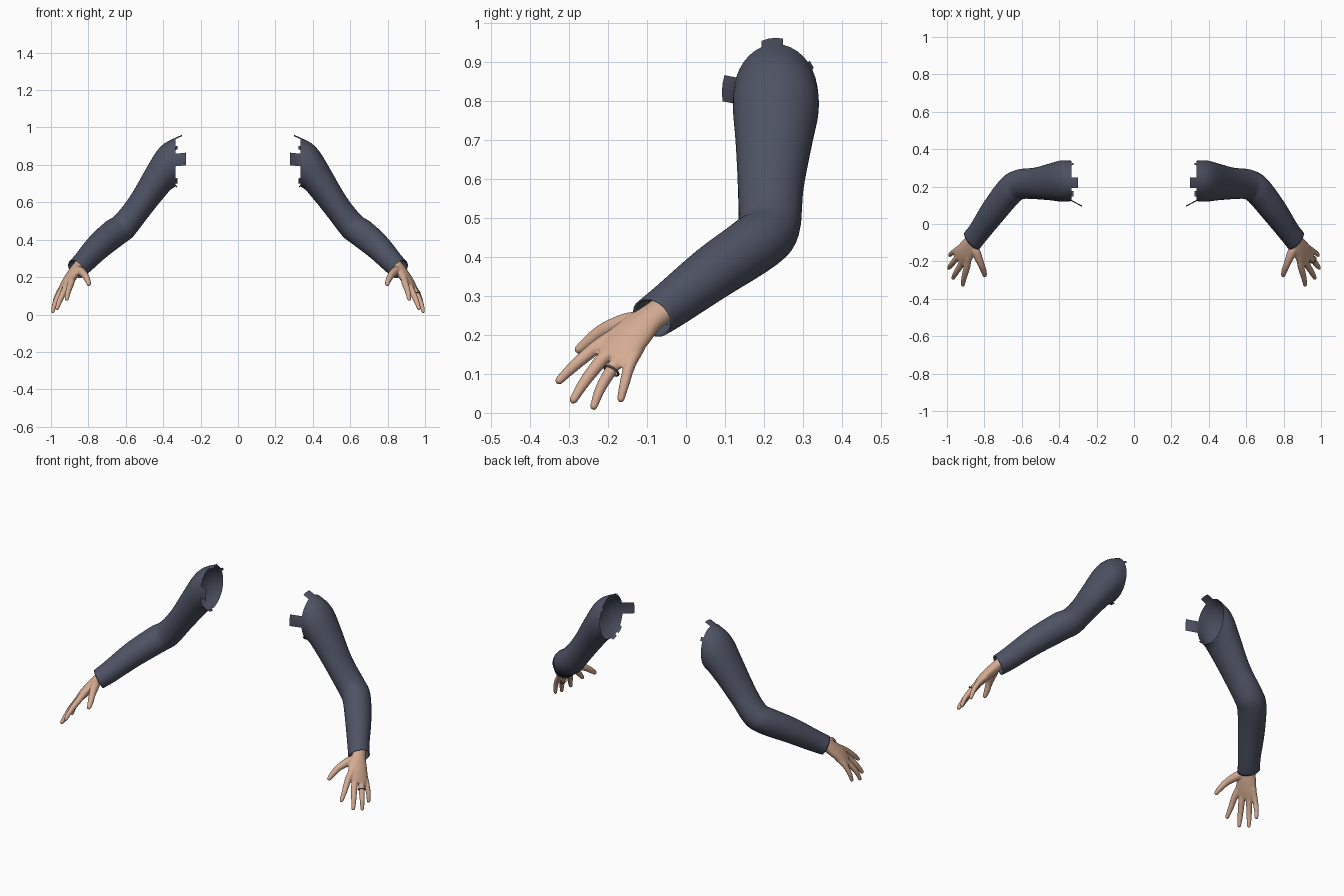
import bpy, bmesh, math
from mathutils import Vector as V

if "Cube" in bpy.data.objects:
    bpy.data.objects.remove(bpy.data.objects["Cube"])

UP = V((0, 0, 1))


def material(name, rgb):
    m = bpy.data.materials.new(name)
    m.diffuse_color = (*rgb, 1)
    m.use_nodes = True
    m.node_tree.nodes["Principled BSDF"].inputs["Base Color"].default_value = m.diffuse_color
    return m


navy = material("navy cloth", (0.075, 0.085, 0.125))
skin = material("skin", (0.66, 0.41, 0.29))
metal = material("dark metal", (0.10, 0.08, 0.07))


def spline(rows, steps):
    """Catmull-Rom through rows of numbers."""
    out = []
    for i in range(len(rows) - 1):
        p = [rows[max(0, min(len(rows) - 1, i + k))] for k in (-1, 0, 1, 2)]
        for s in range(steps):
            t = s / steps
            out.append([b + 0.5 * t * (c - a + t * (2 * a - 5 * b + 4 * c - d + t * (3 * (b - c) + d - a)))
                        for a, b, c, d in zip(*p)])
    return out + [list(rows[-1])]


def loft(bm, rings, sides, ref=UP, cap=False):
    """Tube through rings of (centre xyz, tangent xyz, up radius, side radius)."""
    loops = []
    for r in rings:
        c, t = V(r[:3]), V(r[3:6]).normalized()
        side = t.cross(ref).normalized()
        up = side.cross(t)
        angles = [2 * math.pi * k / sides for k in range(sides)]
        loops.append([bm.verts.new(c + up * math.cos(a) * r[6] + side * math.sin(a) * r[7]) for a in angles])
    for a, b in zip(loops, loops[1:]):
        for k in range(sides):
            n = (k + 1) % sides
            bm.faces.new((a[k], a[n], b[n], b[k]))
    if cap:
        bm.faces.new(loops[0][::-1])
        bm.faces.new(loops[-1])
    return loops


def finger(bm, points):
    """Round-tipped tube through (x, y, z, radius) points."""
    pts = spline(points, 4)
    tip, prev = V(pts[-1][:3]), V(pts[-2][:3])
    d, r = (tip - prev).normalized(), pts[-1][3]
    pts += [[*(tip + d * r * math.sin(a)), r * math.cos(a)] for a in (0.5, 0.9, 1.3)]
    rings = []
    for i, p in enumerate(pts):
        t = V(pts[min(i + 1, len(pts) - 1)][:3]) - V(pts[max(i - 1, 0)][:3])
        rings.append([*p[:3], *t, p[3], p[3]])
    loft(bm, rings, 12, V((1, 0, 0.3)), True)


def finish(name, bm, mat):
    bmesh.ops.recalc_face_normals(bm, faces=bm.faces[:])
    me = bpy.data.meshes.new(name)
    for f in bm.faces:
        f.smooth = True
    bm.to_mesh(me)
    bm.free()
    me.materials.append(mat)
    ob = bpy.data.objects.new(name, me)
    bpy.context.collection.objects.link(ob)
    return ob


# Sleeves: open tube from shoulder to cuff, with a turned-in cuff edge
bm = bmesh.new()
path = [
    (.335, .230, .815, 1, 0, 0, .130, .108),
    (.390, .230, .780, .97, 0, -.20, .120, .110),
    (.450, .225, .695, .88, 0, -.47, .092, .098),
    (.530, .217, .575, .77, 0, -.63, .074, .084),
    (.608, .212, .475, .72, -.15, -.66, .074, .080),
    (.662, .180, .435, .64, -.50, -.54, .076, .078),
    (.750, .070, .360, .60, -.65, -.46, .070, .071),
    (.828, -.040, .277, .60, -.65, -.46, .060, .060),
    (.865, -.087, .243, .65, -.55, -.45, .054, .060),
]
rings = spline(path, 4)
rings.append([.862, -.083, .246, .65, -.55, -.45, .048, .054])
rings.append([.840, -.055, .267, .62, -.60, -.45, .046, .050])
N = 36
top = loft(bm, rings, N)[0]

# Torn tabs at the shoulder: (first side, last side, offset)
tabs = [(-1, 2, (-.035, 0, .016)), (7, 10, (-.058, -.030, .006)),
        (-6, -5, (-.012, .004, .004)), (13, 15, (-.012, 0, -.004)),
        (16, 18, (-.010, 0, -.006))]
for a, b, off in tabs:
    base = [top[k % N] for k in range(a, b + 1)]
    for s in (.5, 1):
        row = [bm.verts.new(v.co + V(off) * .5) for v in base]
        for k in range(len(base) - 1):
            bm.faces.new((base[k], base[k + 1], row[k + 1], row[k]))
        base = row
sleeves = finish("sleeves", bm, navy)

# Hands: palm, thumb and four fingers fused into one skin
bm = bmesh.new()
across = V((.07, .09, -.05)).normalized()
along = V((.055, -.125, -.10)).normalized()
back = across.cross(along).normalized()
palm = [
    (.838, -.045, .275, *along, .030, .038),
    (.866, -.090, .243, *along, .029, .040),
    (.886, -.125, .212, *along, .029, .052),
    (.908, -.160, .178, *along, .026, .060),
    (.924, -.188, .150, *along, .019, .058),
    (.930, -.200, .141, *along, .012, .052),
]
loft(bm, spline(palm, 3), 24, back, True)
fingers = {
    "index": [(.885, -.175, .205, .018), (.893, -.230, .168, .018), (.908, -.285, .122, .015), (.915, -.325, .083, .011)],
    "middle": [(.905, -.165, .185, .018), (.922, -.212, .140, .018), (.950, -.258, .082, .015), (.967, -.288, .034, .011)],
    "ring": [(.920, -.145, .170, .018), (.947, -.182, .124, .017), (.977, -.218, .065, .014), (.990, -.236, .017, .010)],
    "little": [(.920, -.120, .170, .017), (.956, -.144, .122, .015), (.977, -.158, .073, .013), (.984, -.167, .036, .010)],
    "thumb": [(.868, -.105, .235, .024), (.845, -.150, .232, .025), (.820, -.210, .212, .019), (.804, -.250, .183, .016),
              (.798, -.274, .163, .012)],
}
for pts in fingers.values():
    finger(bm, pts)
hands = finish("hands", bm, skin)
rm = hands.modifiers.new("fuse", 'REMESH')
rm.mode, rm.voxel_size, rm.use_smooth_shade = 'VOXEL', .004, True
sm = hands.modifiers.new("soften", 'SMOOTH')
sm.factor, sm.iterations = .5, 5

# Both arms match
for ob in (sleeves, hands):
    ob.modifiers.new("mirror", 'MIRROR').use_mirror_merge = False

# Finger band, worn on one hand only
d = V((.030, -.036, -.059)).normalized()
rot = d.to_track_quat('Z', 'Y').to_euler()
bpy.ops.mesh.primitive_torus_add(location=(.955, -.191, .108), rotation=rot, major_segments=24,
                                 minor_segments=8, major_radius=.020, minor_radius=.003)
band = bpy.context.object
band.name = "finger_band"
band.data.materials.append(metal)
bpy.ops.object.shade_smooth()
